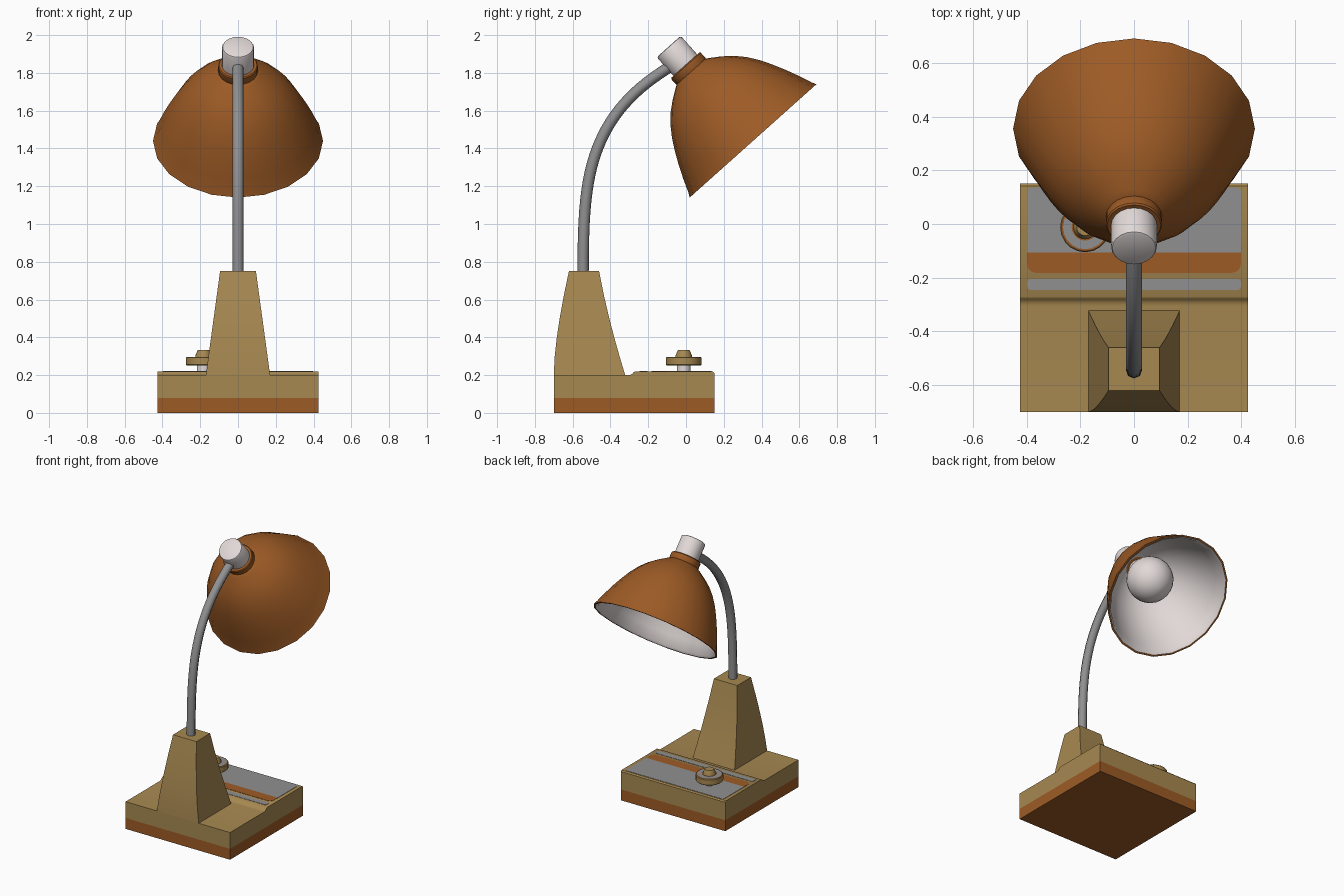
import bpy, bmesh, math
from mathutils import Matrix, Vector

if "Cube" in bpy.data.objects:
    bpy.data.objects.remove(bpy.data.objects["Cube"])


def material(name, rgb):
    m = bpy.data.materials.new(name)
    m.diffuse_color = (*rgb, 1)
    m.use_nodes = True
    m.node_tree.nodes["Principled BSDF"].inputs["Base Color"].default_value = m.diffuse_color
    return m


BROWN = material("warm brown", (0.34, 0.105, 0.019))
TAN = material("tan", (0.39, 0.25, 0.083))
GREY = material("metal grey", (0.28, 0.28, 0.285))
WHITE = material("off white", (0.75, 0.69, 0.68))


def finish(name, bm, mats, angle=35):
    bmesh.ops.recalc_face_normals(bm, faces=bm.faces)
    me = bpy.data.meshes.new(name)
    bm.to_mesh(me)
    bm.free()
    for m in mats:
        me.materials.append(m)
    me.shade_smooth()
    me.set_sharp_from_angle(angle=math.radians(angle))
    ob = bpy.data.objects.new(name, me)
    bpy.context.collection.objects.link(ob)
    return ob


def loft(name, rings, mats, caps=True, seg_mat=None, angle=35):
    """Skin a list of equal-length point rings; seg_mat gives a material per band."""
    bm = bmesh.new()
    vs = [[bm.verts.new(p) for p in ring] for ring in rings]
    n = len(rings[0])
    for k, (a, b) in enumerate(zip(vs, vs[1:])):
        for i in range(n):
            j = (i + 1) % n
            f = bm.faces.new((a[i], a[j], b[j], b[i]))
            f.material_index = seg_mat[k] if seg_mat else 0
    if caps:
        bm.faces.new(vs[0])
        bm.faces.new(vs[-1]).material_index = seg_mat[-1] if seg_mat else 0
    return finish(name, bm, mats, angle)


def lathe(name, profile, mats, matrix, sides=20, caps=True, seg_mat=None):
    rings = [[matrix @ Vector((r * math.cos(2 * math.pi * i / sides),
                               r * math.sin(2 * math.pi * i / sides), z))
              for i in range(sides)] for r, z in profile]
    return loft(name, rings, mats, caps, seg_mat)


def plate(name, x, y0, y1, r_front, r_back, mat, z0=0.217, z1=0.222):
    """Thin rounded plate on the base top."""
    pts = []
    for sx, y, sy, r, start in ((1, y0, 1, r_front, 270), (1, y1, -1, r_back, 0),
                                (-1, y1, -1, r_back, 90), (-1, y0, 1, r_front, 180)):
        for k in range(6):
            a = math.radians(start + 18 * k)
            pts.append((sx * (x - r) + r * math.cos(a), y + sy * r + r * math.sin(a)))
    loft(name, [[(px, py, z) for px, py in pts] for z in (z0, z1)], [mat])


# Base: brown foot and tan body with a small concave step
def rect(x, y0, y1, z):
    return [(-x, y0, z), (x, y0, z), (x, y1, z), (-x, y1, z)]


loft("base_foot", [rect(0.425, -0.70, 0.15, z) for z in (0, 0.08)], [BROWN])
side = [(-0.70, 0.08), (-0.70, 0.20), (-0.305, 0.20), (-0.293, 0.202), (-0.283, 0.208),
        (-0.277, 0.216), (-0.27, 0.22), (0.142, 0.22), (0.15, 0.212), (0.15, 0.08)]
loft("base_body", [[(x, y, z) for y, z in side] for x in (-0.425, 0.425)], [TAN])

# Inlays on the base top
plate("tray_panel", 0.398, -0.106, 0.135, 0.002, 0.015, GREY)
plate("pen_slot", 0.398, -0.182, -0.106, 0.035, 0.002, BROWN)
plate("trim_strip", 0.398, -0.245, -0.205, 0.012, 0.012, GREY)

# Tapered post with bowed front and back
post = [(0.20, -0.70, -0.322), (0.30, -0.695, -0.352), (0.40, -0.684, -0.380),
        (0.50, -0.669, -0.406), (0.62, -0.647, -0.434), (0.75, -0.62, -0.46)]
loft("post", [rect(0.17 - 0.075 * (z - 0.2) / 0.55, y0, y1, z) for z, y0, y1 in post], [TAN])

# Knob: stem, dial and grip
at = Matrix.Translation((-0.182, -0.012, 0))
lathe("knob_stem", [(0.036, 0.215), (0.036, 0.255)], [WHITE], at)
lathe("knob_dial", [(0.088, 0.25), (0.093, 0.255), (0.093, 0.292), (0.089, 0.297),
                    (0.082, 0.297), (0.05, 0.297), (0.04, 0.297)],
      [TAN, BROWN, GREY], at, seg_mat=[0, 0, 0, 1, 2, 1])
lathe("knob_grip", [(0.044, 0.295), (0.043, 0.305), (0.031, 0.333)], [TAN], at)

# Bent arm
cu = bpy.data.curves.new("arm", 'CURVE')
cu.dimensions = '3D'
cu.bevel_depth, cu.bevel_resolution, cu.use_fill_caps = 0.03, 2, True
path = [(-0.545, 0.73), (-0.545, 0.95), (-0.532, 1.17), (-0.487, 1.37), (-0.41, 1.535),
        (-0.30, 1.675), (-0.18, 1.775), (-0.05, 1.855)]
sp = cu.splines.new('NURBS')
sp.points.add(len(path) - 1)
for p, (y, z) in zip(sp.points, path):
    p.co = (0, y, z, 1)
sp.order_u, sp.use_endpoint_u, sp.resolution_u = 4, True, 4
cu.materials.append(GREY)
arm = bpy.data.objects.new("arm", cu)
bpy.context.collection.objects.link(arm)
bpy.context.view_layer.objects.active = arm
arm.select_set(True)
bpy.ops.object.convert(target='MESH')

# Head: everything is turned around one tilted axis, origin at the rim centre
head = Matrix.Translation((0, 0.355, 1.44)) @ Matrix.Rotation(math.radians(41.8), 4, 'X')
outer = [(0.09, 0.50), (0.125, 0.478), (0.175, 0.444), (0.225, 0.403), (0.27, 0.354),
         (0.31, 0.297), (0.345, 0.235), (0.378, 0.168), (0.41, 0.095), (0.437, 0.025),
         (0.45, 0.0)]
inner = [(r - 0.014, z - 0.012) for r, z in reversed(outer[:-1])]
profile = outer + [(0.438, 0.0)] + inner
lathe("shade", profile, [BROWN, WHITE], head,
      seg_mat=[0] * len(outer) + [1] * len(inner))
lathe("shade_collar", [(0.10, 0.485), (0.105, 0.495), (0.105, 0.532), (0.10, 0.538)], [BROWN], head)
lathe("head_cap", [(0.085, 0.53), (0.085, 0.66), (0.081, 0.667), (0.074, 0.67)], [WHITE], head)

# Bulb: sphere with a neck into the shade
ball = [(0.16 * math.sin(a), 0.28 - 0.16 * math.cos(a))
        for a in (math.radians(12 + 12 * k) for k in range(12))]
lathe("bulb", [(0.005, 0.12)] + ball + [(0.065, 0.44), (0.06, 0.49)], [WHITE], head)
